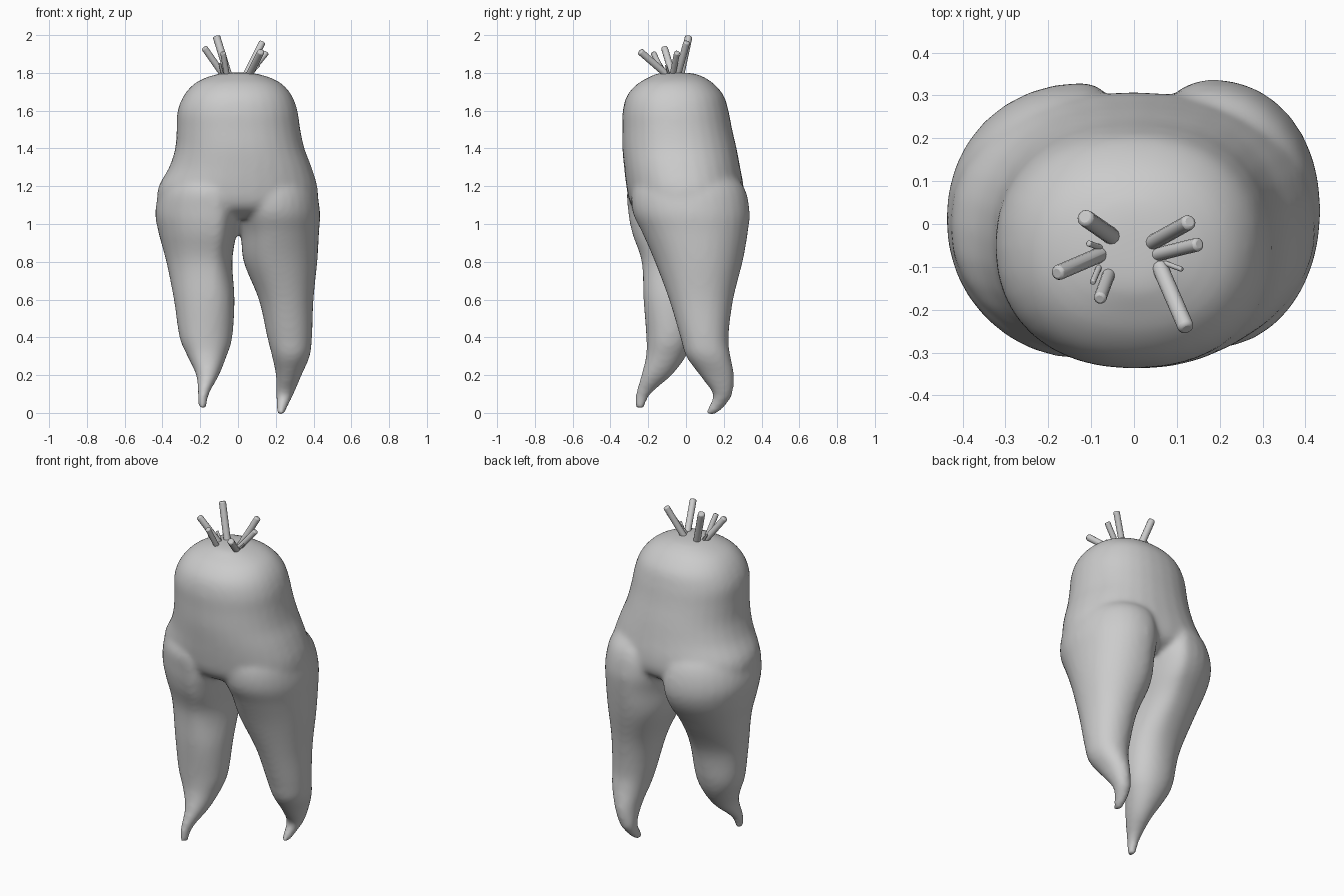
import bpy, bmesh, math
from mathutils import Vector

if "Cube" in bpy.data.objects:
    bpy.data.objects.remove(bpy.data.objects["Cube"])

N = 32  # points per cross-section


def spline(rows, steps=5):
    """Catmull-Rom interpolation of the section rows."""
    out = []
    for i in range(len(rows) - 1):
        a, b = rows[max(i - 1, 0)], rows[i]
        c, d = rows[i + 1], rows[min(i + 2, len(rows) - 1)]
        for s in range(steps):
            t = s / steps
            out.append([0.5 * (2 * q + (r - p) * t + (2 * p - 5 * q + 4 * r - u) * t * t
                               + (3 * q - p - 3 * r + u) * t ** 3)
                        for p, q, r, u in zip(a, b, c, d)])
    return out + [list(rows[-1])]


def loft(bm, rows, power=2.0, widest=0.5):
    """Closed tube through sections (z, x0, x1, y0, y1); 'widest' is where
    along x the hip sections are deepest, fading to the middle lower down."""
    rings = []
    for z, x0, x1, y0, y1 in spline(rows):
        f = 0.5 + (widest - 0.5) * min(1, max(0, (z - 0.4) / 0.5))
        xm = x0 + f * (x1 - x0)
        ring = []
        for k in range(N):
            a = 2 * math.pi * k / N
            c, s = math.cos(a), math.sin(a)
            x = math.copysign(abs(c) ** (2 / power), c)
            y = math.copysign(abs(s) ** (2 / power), s)
            half = x1 - xm if x > 0 else xm - x0
            ring.append(bm.verts.new((xm + x * half, (y0 + y1) / 2 + y * (y1 - y0) / 2, z)))
        rings.append(ring)
    for r0, r1 in zip(rings, rings[1:]):
        for k in range(N):
            bm.faces.new((r0[k], r1[k], r1[(k + 1) % N], r0[(k + 1) % N]))
    bm.faces.new(rings[0])
    bm.faces.new(rings[-1][::-1])


# Forked root: trunk and two legs
trunk = [(1.802, -.03, .03, -.09, -.03), (1.797, -.09, .09, -.15, .04),
         (1.775, -.17, .17, -.20, .10), (1.74, -.235, .235, -.26, .15),
         (1.68, -.287, .285, -.312, .20), (1.6, -.32, .315, -.335, .225),
         (1.5, -.325, .33, -.337, .245), (1.4, -.333, .352, -.337, .268),
         (1.3, -.365, .39, -.328, .287), (1.2, -.42, .42, -.316, .305),
         (1.12, -.425, .42, -.30, .305), (1.07, -.37, .37, -.265, .275),
         (1.03, -.25, .25, -.19, .2)]
left = [(1.3, -.30, -.04, -.2, .2), (1.2, -.40, -.01, -.305, .295),
        (1.07, -.438, .01, -.307, .33), (.95, -.42, -.008, -.285, .305), (.8, -.38, -.03, -.235, .205),
        (.6, -.34, -.018, -.225, .085), (.4, -.31, -.03, -.21, .04), (.3, -.268, -.06, -.212, 0),
        (.2, -.222, -.10, -.237, -.075), (.1, -.213, -.153, -.267, -.185),
        (.022, -.21, -.168, -.267, -.222)]
right = [(1.3, .04, .32, -.2, .2), (1.2, 0, .405, -.28, .305),
         (1.07, -.005, .434, -.285, .337), (.95, .016, .429, -.23, .327), (.8, .03, .42, -.165, .30),
         (.6, .11, .40, -.09, .25), (.4, .155, .392, -.03, .225), (.3, .18, .38, .0, .236),
         (.2, .20, .337, .072, .255), (.1, .202, .295, .142, .246), (.045, .202, .268, .125, .214),
         (-.012, .206, .246, .098, .155)]
bm = bmesh.new()
loft(bm, trunk, 2.2)
loft(bm, left, 2.1, 0.72)
loft(bm, right, 2.1, 0.42)
bmesh.ops.recalc_face_normals(bm, faces=bm.faces)
mesh = bpy.data.meshes.new("forked_root")
bm.to_mesh(mesh)
bm.free()
root = bpy.data.objects.new("forked_root", mesh)
bpy.context.collection.objects.link(root)
rm = root.modifiers.new("fuse", 'REMESH')
rm.mode = 'VOXEL'
rm.voxel_size = 0.014
rm.use_smooth_shade = True
sm = root.modifiers.new("soften", 'SMOOTH')
sm.factor = 0.5
sm.iterations = 12

# Cut stalks on the crown: base xy, tip xyz, radius
stalks = [(-.05, -.03, -.115, .015, 1.995, .02), (-.075, -.07, -.18, -.115, 1.935, .018),
          (-.058, -.115, -.08, -.175, 1.91, .015), (.04, -.045, .13, .005, 1.965, .018),
          (.05, -.072, .152, -.047, 1.91, .016), (.058, -.095, .123, -.245, 1.915, .019),
          (-.073, -.057, -.107, -.045, 1.84, .007), (-.08, -.097, -.097, -.137, 1.85, .007),
          (.063, -.088, .112, -.106, 1.84, .006)]
for i, (bx, by, tx, ty, tz, r) in enumerate(stalks):
    a, b = Vector((bx, by, 1.785)), Vector((tx, ty, tz))
    d = b - a
    bpy.ops.mesh.primitive_cylinder_add(vertices=12, radius=r, depth=d.length,
                                        location=(a + b) / 2,
                                        rotation=d.to_track_quat('Z', 'Y').to_euler())
    ob = bpy.context.object
    ob.name = f"stalk_{i + 1}"
    bv = ob.modifiers.new("round_ends", 'BEVEL')
    bv.width = r * 0.4
    bv.segments = 2
    bpy.ops.object.shade_smooth_by_angle(angle=math.radians(40))
